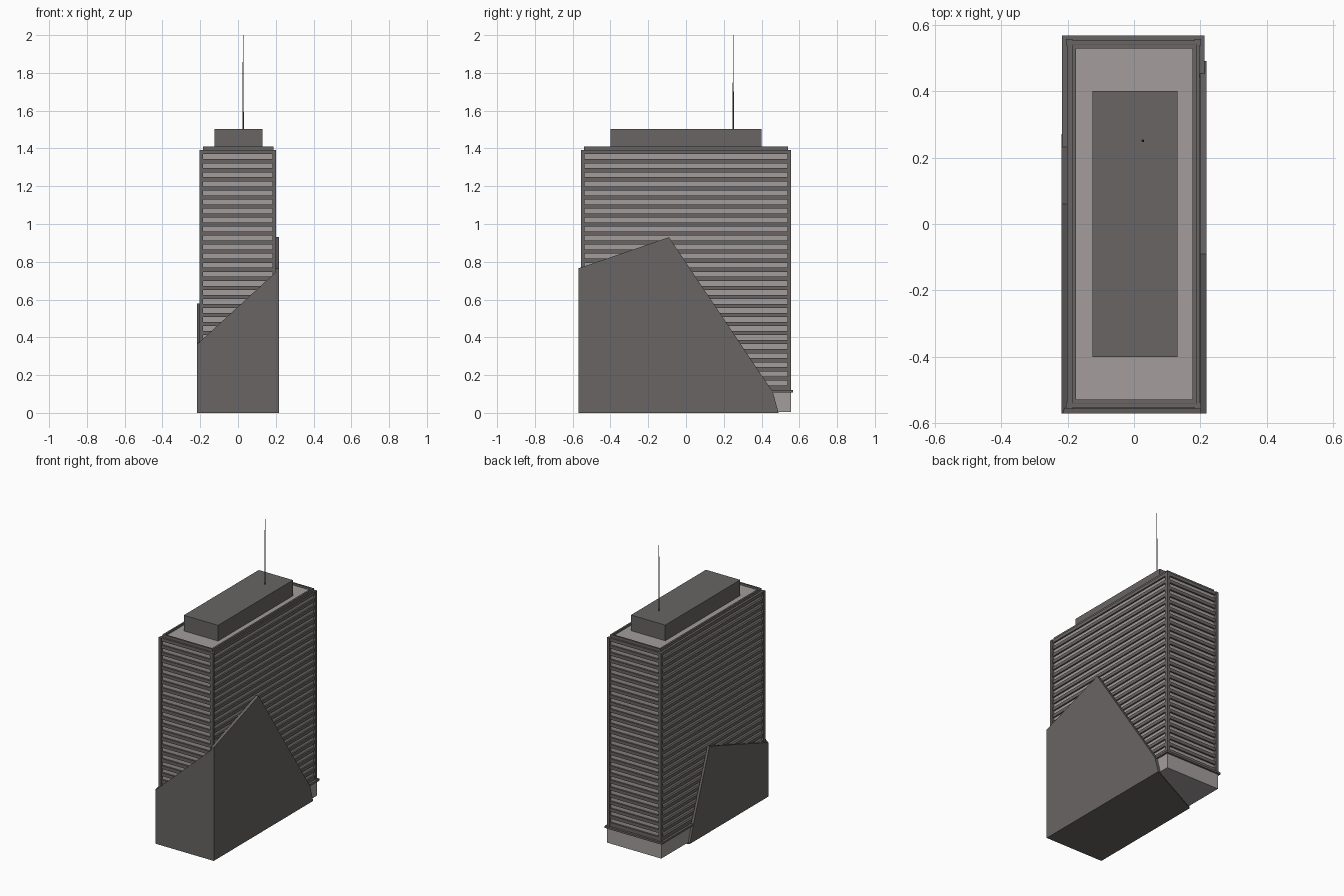
import bpy, bmesh
from mathutils import Vector

if "Cube" in bpy.data.objects:
    bpy.data.objects.remove(bpy.data.objects["Cube"])


def material(name, c):
    m = bpy.data.materials.new(name)
    m.diffuse_color = (*c, 1)
    m.use_nodes = True
    m.node_tree.nodes["Principled BSDF"].inputs["Base Color"].default_value = m.diffuse_color
    return m


DARK = material("dark_cladding", (0.14, 0.13, 0.125))
LIGHT = material("light_glazing", (0.37, 0.34, 0.335))


def finish(name, bm, mat):
    bmesh.ops.recalc_face_normals(bm, faces=bm.faces)
    me = bpy.data.meshes.new(name)
    bm.to_mesh(me)
    bm.free()
    me.materials.append(mat)
    ob = bpy.data.objects.new(name, me)
    bpy.context.collection.objects.link(ob)
    return ob


def add_box(bm, x0, x1, y0, y1, z0, z1):
    r = bmesh.ops.create_cube(bm, size=1)
    for v in r["verts"]:
        v.co = ((x0, x1)[v.co.x > 0], (y0, y1)[v.co.y > 0], (z0, z1)[v.co.z > 0])


def boxes(name, mat, *dims):
    bm = bmesh.new()
    for d in dims:
        add_box(bm, *d)
    return finish(name, bm, mat)


def prism(name, points, depth, mat):
    bm = bmesh.new()
    f = bm.faces.new([bm.verts.new(p) for p in points])
    r = bmesh.ops.extrude_face_region(bm, geom=[f])
    for v in r["geom"]:
        if isinstance(v, bmesh.types.BMVert):
            v.co += Vector(depth)
    return finish(name, bm, mat)


# Lobby, ledge and recessed window core
boxes("lobby", LIGHT, (-.204, .2, -.555, .555, .006, .107))
boxes("lobby_ledge", DARK, (-.216, .212, -.567, .567, .107, .12))
boxes("window_core", LIGHT, (-.187, .187, -.541, .541, .12, 1.392))

# Floor bands between the window strips
pitch, first, count = 0.0479, 0.159, 26
bands = []
for i in range(count + 1):
    z0 = .12 if i == 0 else first + (i - 1) * pitch + .013
    z1 = 1.392 if i == count else first + i * pitch - .013
    bands.append((-.201, .197, -.552, .552, z0, z1))
boxes("floor_bands", DARK, *bands)

# Corner posts
boxes("corner_posts", DARK, *[(x, x + .02, y, y + .02, .12, 1.392)
                              for x in (-.205, .182) for y in (-.557, .537)])

# Roof, parapet and plant room
boxes("roof", LIGHT, (-.18, .18, -.53, .53, 1.392, 1.397))
boxes("parapet", DARK,
      (-.186, -.174, -.54, .54, 1.39, 1.41), (.176, .188, -.54, .54, 1.39, 1.41),
      (-.174, .176, -.54, -.528, 1.39, 1.41), (-.174, .176, .528, .54, 1.39, 1.41))
boxes("plant_room", DARK, (-.125, .131, -.4, .4, 1.395, 1.503))

# Antenna mast
bm = bmesh.new()
bmesh.ops.create_cone(bm, cap_ends=True, segments=8, radius1=.004, radius2=.001, depth=.5)
bmesh.ops.translate(bm, verts=bm.verts, vec=(.027, .25, 1.75))
finish("antenna", bm, DARK)

# Angular wrap around the lower storeys
right = [(-.57, 0), (-.57, .765), (-.09, .93), (.46, .11), (.49, 0)]
left = [(-.57, 0), (-.57, .365), (.06, .58), (.235, .11), (.27, 0)]
front = [(-.218, 0), (.218, 0), (.218, .762), (-.218, .362)]
prism("wrap_right", [(.218, y, z) for y, z in right], (-.02, 0, 0), DARK)
prism("wrap_left", [(-.218, y, z) for y, z in left], (.016, 0, 0), DARK)
prism("wrap_front", [(x, -.57, z) for x, z in front], (0, .016, 0), DARK)
prism("wrap_floor", [(-.218, -.57, 0), (.218, -.57, 0), (.218, .49, 0), (-.218, .27, 0)],
      (0, 0, .006), DARK)
